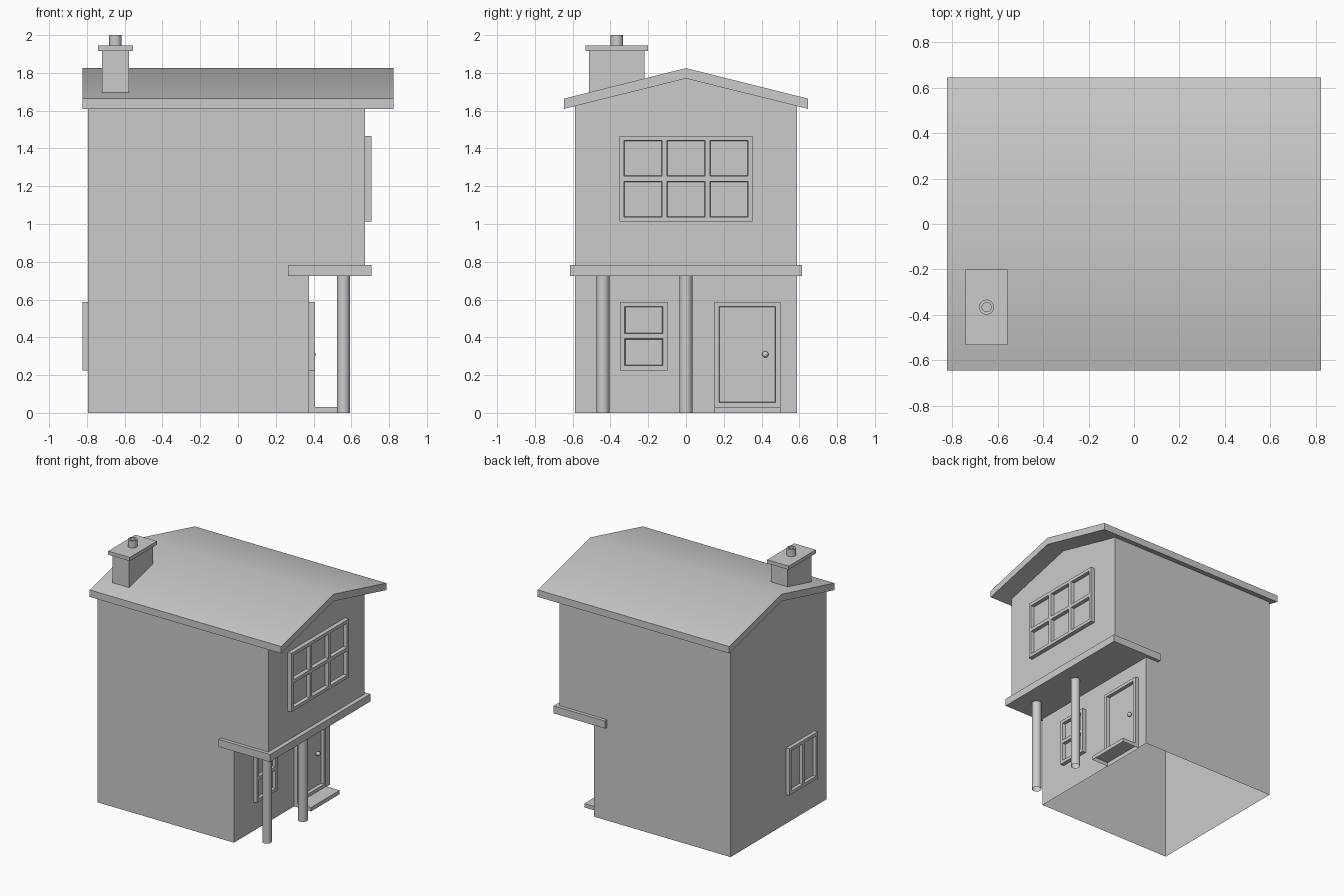
import bpy, bmesh, math
from mathutils import Matrix

if "Cube" in bpy.data.objects:
    bpy.data.objects.remove(bpy.data.objects["Cube"])


def finish(name, bm, smooth=None):
    me = bpy.data.meshes.new(name)
    bm.to_mesh(me)
    bm.free()
    ob = bpy.data.objects.new(name, me)
    bpy.context.collection.objects.link(ob)
    if smooth:
        bpy.ops.object.select_all(action='DESELECT')
        ob.select_set(True)
        bpy.context.view_layer.objects.active = ob
        bpy.ops.object.shade_smooth_by_angle(angle=math.radians(smooth))
    return ob


def drop_bottom(bm):
    low = [f for f in bm.faces if all(abs(v.co.z) < 1e-5 for v in f.verts)]
    bmesh.ops.delete(bm, geom=low, context='FACES')


def loft(sections):
    """Closed rings joined in order, capped at both ends."""
    bm = bmesh.new()
    rings = [[bm.verts.new(p) for p in s] for s in sections]
    n = len(rings[0])
    for a, b in zip(rings, rings[1:]):
        for i in range(n):
            j = (i + 1) % n
            bm.faces.new((a[i], a[j], b[j], b[i]))
    bm.faces.new(rings[0])
    bm.faces.new(rings[-1])
    bmesh.ops.recalc_face_normals(bm, faces=bm.faces)
    return bm


def box(name, x, y, z, open_bottom=False):
    bm = loft([[(x[0], y[0], h), (x[1], y[0], h), (x[1], y[1], h), (x[0], y[1], h)] for h in z])
    if open_bottom:
        drop_bottom(bm)
    return finish(name, bm)


def cuts(lo, hi, n, rim=0.025, bar=0.027):
    """Edge positions for n panes between lo and hi."""
    w = (hi - lo - 2 * rim - (n - 1) * bar) / n
    out = [lo]
    for i in range(n):
        a = lo + rim + i * (w + bar)
        out += [a, a + w]
    return out + [hi]


def framed_panel(name, wall, out, y, z, cols, rows):
    """Frame standing off a wall in x with sunken panes."""
    ys, zs = cuts(*y, cols), cuts(*z, rows)
    bm = bmesh.new()
    g = [[bm.verts.new((out, a, b)) for b in zs] for a in ys]
    panes = []
    for i in range(len(ys) - 1):
        for j in range(len(zs) - 1):
            q = [g[i][j], g[i + 1][j], g[i + 1][j + 1], g[i][j + 1]]
            f = bm.faces.new(q if out > wall else q[::-1])
            if i % 2 and j % 2:
                panes.append(f)
    rim = [e for e in bm.edges if e.is_boundary]
    r = bmesh.ops.extrude_edge_only(bm, edges=rim)
    for v in r['geom']:
        if isinstance(v, bmesh.types.BMVert):
            v.co.x = wall
    bm.normal_update()
    bmesh.ops.inset_individual(bm, faces=panes, thickness=0.005,
                               depth=-(abs(out - wall) - 0.006))
    return finish(name, bm)


def post(name, x, y, z0, z1, r):
    bm = bmesh.new()
    bmesh.ops.create_cone(bm, cap_ends=True, segments=32, radius1=r, radius2=r, depth=z1 - z0,
                          matrix=Matrix.Translation((x, y, (z0 + z1) / 2)))
    drop_bottom(bm)
    return finish(name, bm, 40)


BACK, LOW, UP = -0.795, 0.377, 0.673

# House walls: stepped side profile, raised at the ridge, open underneath
bm = loft([[(BACK, y, 0), (LOW, y, 0), (LOW, y, 0.75), (UP, y, 0.75), (UP, y, t), (BACK, y, t)]
           for y, t in ((-0.588, 1.628), (0, 1.775), (0.588, 1.628))])
drop_bottom(bm)
finish("house_walls", bm)

# Roof: bent slab along x
prof = [(-0.645, 1.61), (-0.645, 1.664), (0, 1.825), (0.645, 1.664), (0.645, 1.61), (0, 1.77)]
finish("roof", loft([[(x, y, z) for y, z in prof] for x in (-0.823, 0.823)]), 30)

# Porch canopy, posts and doorstep
box("porch_canopy", (0.265, 0.706), (-0.615, 0.615), (0.725, 0.783))
for n, y in (("porch_post_left", -0.44), ("porch_post_middle", 0.0)):
    post(n, 0.558, y, 0, 0.73, 0.034)
box("doorstep", (LOW - 0.005, 0.523), (0.15, 0.5), (0, 0.03), True)

# Windows and door
framed_panel("upper_window", UP, 0.706, (-0.353, 0.353), (1.012, 1.467), 3, 2)
framed_panel("lower_window", LOW, 0.407, (-0.35, -0.098), (0.225, 0.588), 1, 2)
framed_panel("rear_window", BACK, -0.823, (-0.442, -0.092), (0.225, 0.588), 2, 1)
framed_panel("door", LOW, 0.407, (0.15, 0.5), (0.03, 0.588), 1, 1)

# Door knob
bm = bmesh.new()
bmesh.ops.create_uvsphere(bm, u_segments=16, v_segments=10, radius=0.017,
                          matrix=Matrix.Translation((0.394, 0.42, 0.31)))
finish("door_knob", bm, 60)

# Chimney stack, cap and hollow pot
box("chimney_stack", (-0.72, -0.577), (-0.513, -0.22), (1.68, 1.92))
box("chimney_cap", (-0.742, -0.557), (-0.533, -0.2), (1.916, 1.944))
bm = bmesh.new()
seg = 32
rings = []
for r, z in ((0.033, 1.94), (0.033, 2.0), (0.02, 2.0), (0.02, 1.946)):
    rings.append([bm.verts.new((-0.649 + r * math.cos(2 * math.pi * i / seg),
                                -0.366 + r * math.sin(2 * math.pi * i / seg), z)) for i in range(seg)])
for a, b in zip(rings, rings[1:]):
    for i in range(seg):
        j = (i + 1) % seg
        bm.faces.new((a[i], a[j], b[j], b[i]))
bm.faces.new(rings[-1])
finish("chimney_pot", bm, 40)
